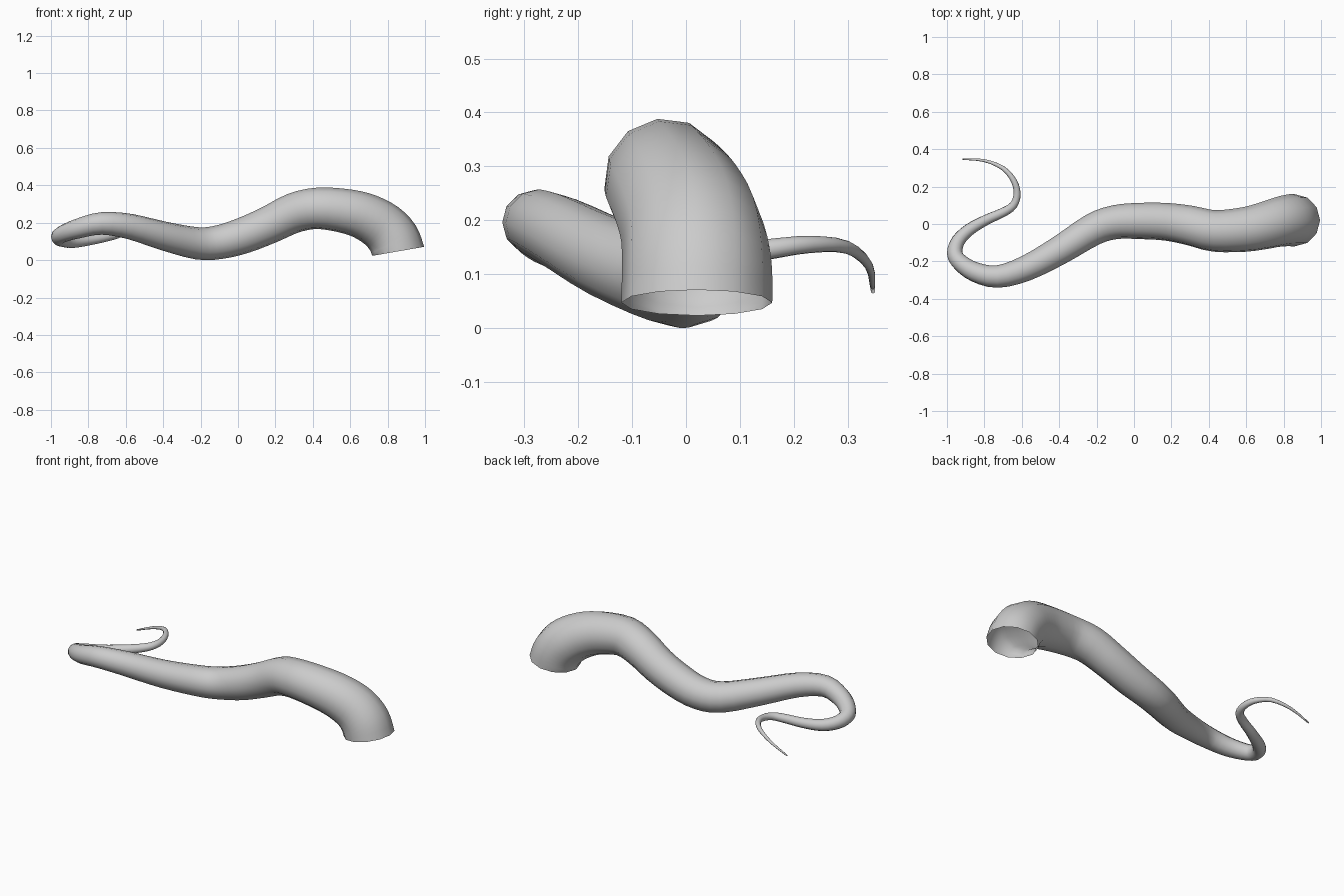
import bpy, bmesh, math
from mathutils import Vector

if "Cube" in bpy.data.objects:
    bpy.data.objects.remove(bpy.data.objects["Cube"])

SIDES, STEPS = 12, 3

# centre line from the open base to the tip: x, y, z, radius
path = [
    (.857, .02, .047, .14), (.830, .02, .115, .139), (.775, .012, .177, .134),
    (.690, -.01, .228, .127), (.585, -.03, .260, .120), (.43, -.037, .277, .112),
    (.30, -.008, .252, .107), (.17, .012, .190, .101), (.03, .016, .132, .097),
    (-.10, .010, .096, .091), (-.22, -.030, .090, .086), (-.40, -.142, .130, .077),
    (-.58, -.238, .180, .068), (-.73, -.281, .196, .060), (-.85, -.257, .170, .053),
    (-.93, -.205, .143, .046), (-.958, -.155, .124, .042), (-.94, -.09, .107, .037),
    (-.88, -.030, .098, .033), (-.79, .022, .108, .028), (-.70, .062, .125, .025),
    (-.645, .100, .138, .022), (-.625, .160, .147, .019), (-.642, .230, .155, .016),
    (-.70, .298, .150, .012), (-.80, .339, .116, .008), (-.915, .347, .068, .004),
]


def catmull(a, b, c, d, t):
    return .5 * (2 * b + (c - a) * t + (2 * a - 5 * b + 4 * c - d) * t**2
                 + (3 * b - a - 3 * c + d) * t**3)


# smooth samples along the centre line
knots = [Vector(p) for p in path]
knots = [2 * knots[0] - knots[1]] + knots + [2 * knots[-1] - knots[-2]]
samples = [catmull(*knots[i:i + 4], s / STEPS)
           for i in range(len(path) - 1) for s in range(STEPS)]
samples.append(knots[-2])
centres = [s.to_3d() for s in samples]

# sweep a tapering ring with a twist-free frame
bm = bmesh.new()
side = Vector((0, 1, 0))
previous = None
for i, c in enumerate(centres):
    tangent = (centres[min(i + 1, len(centres) - 1)] - centres[max(i - 1, 0)]).normalized()
    if i == 0:
        tangent = Vector((-.17, 0, .98)).normalized()
    side = (side - tangent * side.dot(tangent)).normalized()
    up = tangent.cross(side)
    ring = []
    for k in range(SIDES):
        a = 2 * math.pi * k / SIDES
        ring.append(bm.verts.new(c + samples[i][3] * (side * math.cos(a) + up * math.sin(a))))
    if previous:
        for k in range(SIDES):
            n = (k + 1) % SIDES
            bm.faces.new((previous[k], previous[n], ring[n], ring[k]))
    previous = ring
bm.faces.new(previous)  # closed tip, open base

for f in bm.faces:
    f.smooth = True
mesh = bpy.data.meshes.new("tentacle")
bm.to_mesh(mesh)
bm.free()
tentacle = bpy.data.objects.new("tentacle", mesh)
bpy.context.collection.objects.link(tentacle)
